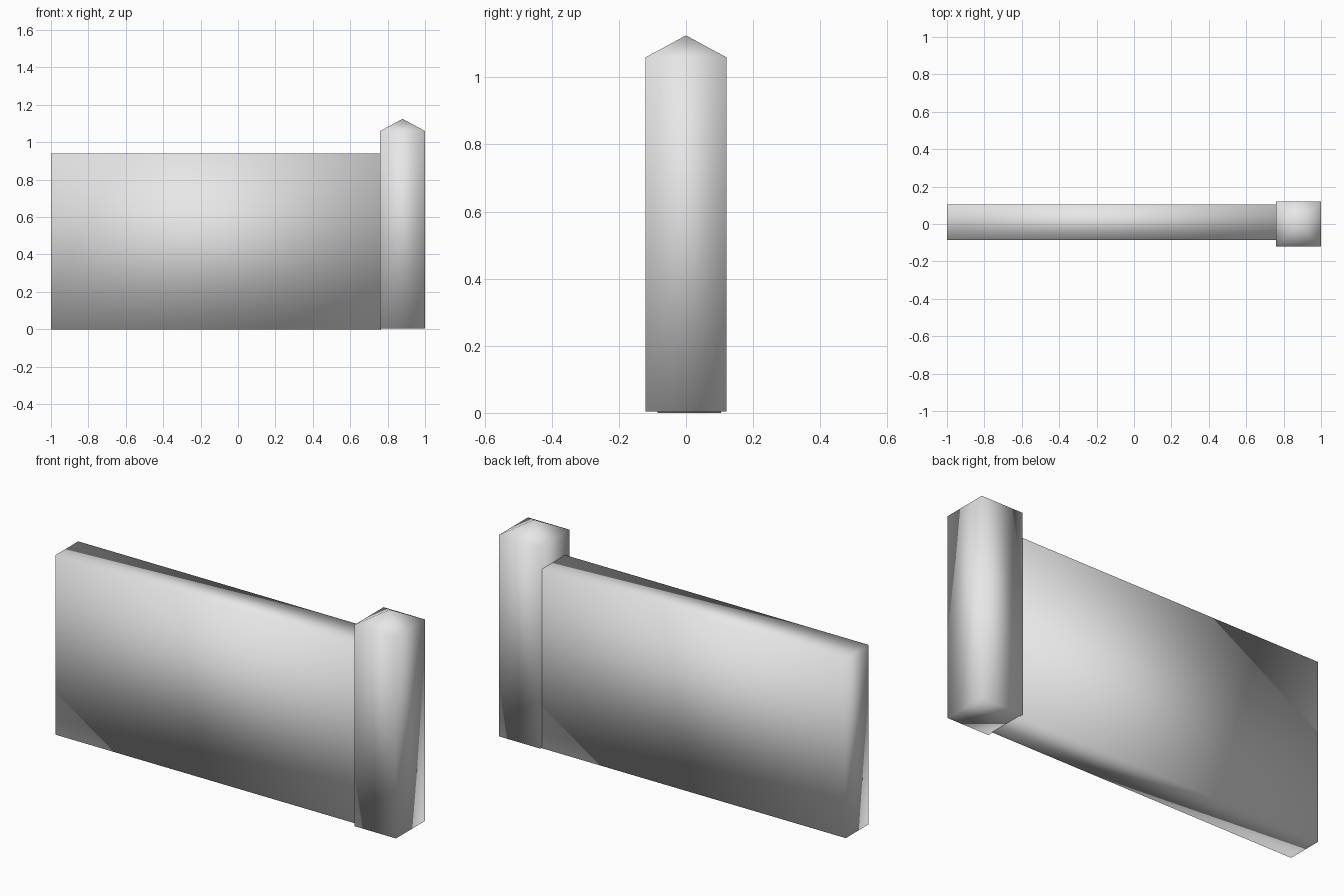
import bpy, bmesh
from mathutils import Vector

cube = bpy.data.objects.get("Cube")
if cube:
    bpy.data.objects.remove(cube, do_unlink=True)

# One plain grey for everything
grey = bpy.data.materials.new("light_grey")
grey.use_nodes = True
colour = (0.8, 0.8, 0.8, 1)
grey.diffuse_color = colour
grey.node_tree.nodes["Principled BSDF"].inputs["Base Color"].default_value = colour


def smooth_block(name, low, high, peak=None):
    """Box between two corners; an optional peak height gives it a pyramid cap."""
    low, high = Vector(low), Vector(high)
    centre, size = (low + high) / 2, high - low
    bm = bmesh.new()
    bmesh.ops.create_cube(bm, size=1)
    for v in bm.verts:
        v.co = centre + v.co * size
    if peak is not None:
        bm.faces.ensure_lookup_table()
        top = max(bm.faces, key=lambda f: f.calc_center_median().z)
        apex = bmesh.ops.poke(bm, faces=[top])["verts"][0]
        apex.co.z = peak
    for f in bm.faces:
        f.smooth = True
    mesh = bpy.data.meshes.new(name)
    bm.to_mesh(mesh)
    bm.free()
    mesh.materials.append(grey)
    obj = bpy.data.objects.new(name, mesh)
    bpy.context.collection.objects.link(obj)
    return obj


# Long wall panel, slightly off the post's centre line
smooth_block("wall_panel", (-1, -0.085, 0), (0.765, 0.105, 0.94))

# End post with a pointed cap
smooth_block("end_post", (0.76, -0.12, 0.004), (1, 0.12, 1.06), peak=1.125)
